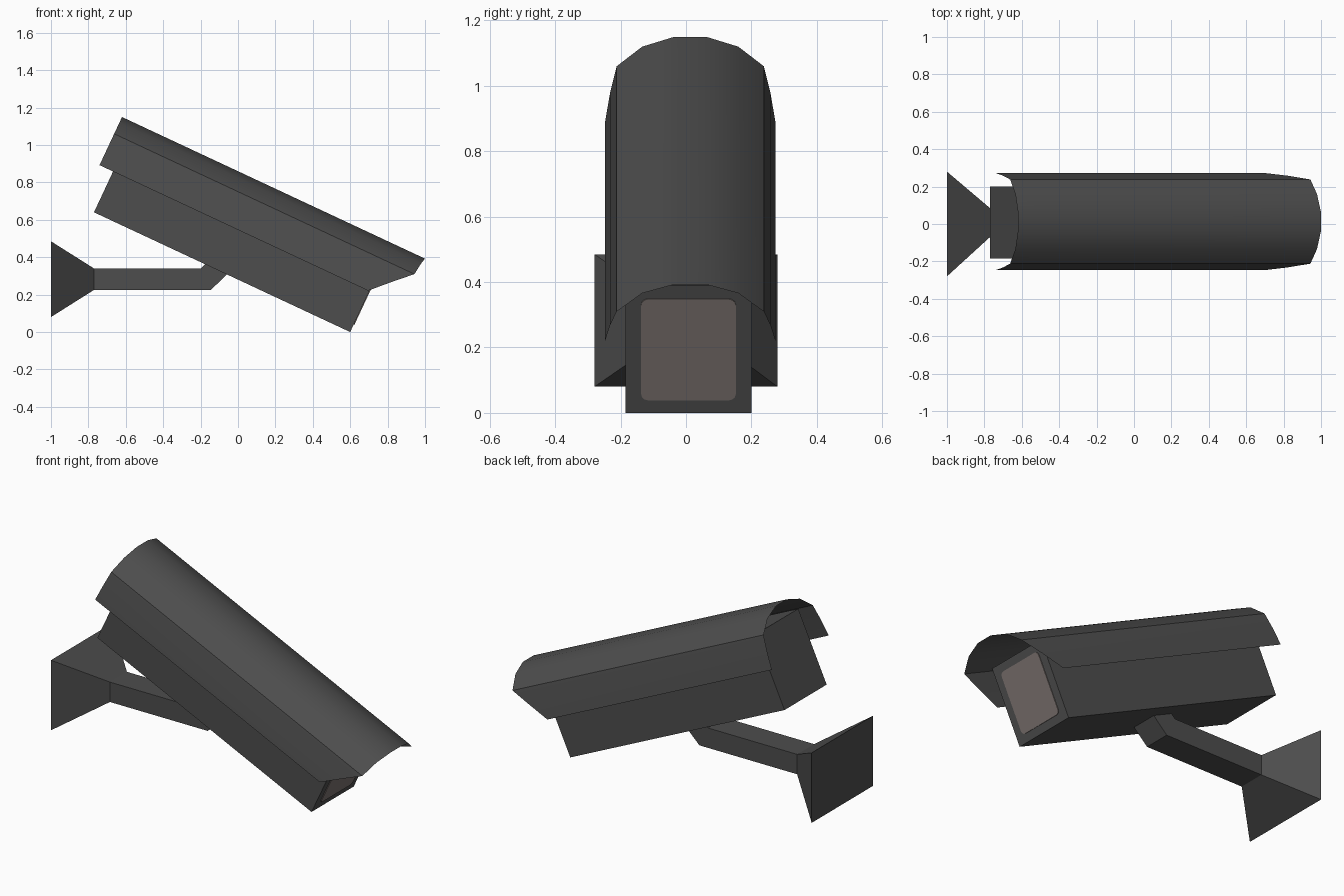
import bpy, bmesh, math
from mathutils import Matrix

if "Cube" in bpy.data.objects:
    bpy.data.objects.remove(bpy.data.objects["Cube"])

def material(name, rgb):
    m = bpy.data.materials.new(name)
    m.diffuse_color = (*rgb, 1)
    m.use_nodes = True
    m.node_tree.nodes["Principled BSDF"].inputs["Base Color"].default_value = m.diffuse_color
    return m

GREY = material("dark_grey", (0.075, 0.075, 0.075))
GLASS = material("warm_grey_window", (0.20, 0.17, 0.16))

# Camera frame: local x runs along the housing, origin at its lower rear edge
TILT = Matrix.Translation((-0.77, 0, 0.64)) @ Matrix.Rotation(math.radians(25.05), 4, 'Y')

def make(name, verts, faces, mat, matrix=Matrix(), fix=True):
    me = bpy.data.meshes.new(name)
    me.from_pydata(verts, [], faces)
    me.transform(matrix)
    if fix:
        bm = bmesh.new()
        bm.from_mesh(me)
        bmesh.ops.recalc_face_normals(bm, faces=bm.faces)
        bm.to_mesh(me)
        bm.free()
    me.materials.append(mat)
    ob = bpy.data.objects.new(name, me)
    bpy.context.collection.objects.link(ob)
    return ob

def loft(name, a, b, mat, matrix=Matrix()):
    """Closed solid between two matching outlines."""
    n = len(a)
    faces = [tuple(range(n)), tuple(range(2 * n - 1, n - 1, -1))]
    faces += [(i, (i + 1) % n, n + (i + 1) % n, n + i) for i in range(n)]
    return make(name, a + b, faces, mat, matrix)

def rect(x, y0, y1, z0, z1):
    return [(x, y0, z0), (x, y1, z0), (x, y1, z1), (x, y0, z1)]

# Camera housing
loft("housing", rect(0, -0.185, 0.20, 0, 0.43), rect(1.512, -0.185, 0.20, 0, 0.43), GREY, TILT)

# Front window: thin plate with rounded corners
r, hy, hz = 0.022, 0.145, 0.171
outline = []
for k, (sy, sz) in enumerate([(1, 1), (-1, 1), (-1, -1), (1, -1)]):
    for j in range(4):
        t = math.radians(90 * k + 30 * j)
        outline.append((0.0075 + sy * (hy - r) + r * math.cos(t),
                        0.215 + sz * (hz - r) + r * math.sin(t)))
loft("front_window", [(1.509, y, z) for y, z in outline],
     [(1.516, y, z) for y, z in outline], GLASS, TILT)

# Sun hood: open sheet; half profile as (half width, height, front end)
half = [(0.26, 0.241, 1.505), (0.245, 0.337, 1.60), (0.225, 0.426, 1.692),
        (0.147, 0.492, 1.70), (0.05, 0.525, 1.708)]
prof = [(-w, h, f) for w, h, f in half] + [(w, h, f) for w, h, f in reversed(half)]
n = len(prof)
verts = [(-0.08, 0.013 + w, h) for w, h, f in prof] + [(f, 0.013 + w, h) for w, h, f in prof]
hood = make("sun_hood", verts, [(i, n + i, n + i + 1, i + 1) for i in range(n - 1)],
            GREY, TILT, fix=False)
if hood.data.polygons[n // 2 - 1].normal.z < 0:
    hood.data.flip_normals()
bpy.context.view_layer.objects.active = hood
hood.select_set(True)
bpy.ops.object.shade_smooth_by_angle(angle=math.radians(30))

# Flared wall mount
Y0, Y1 = -0.07, 0.085
loft("wall_mount", rect(-1, -0.28, 0.28, 0.08, 0.485), rect(-0.77, Y0, Y1, 0.225, 0.34), GREY)

# Bent support arm running up into the housing
arm = [(-0.77, 0.225), (-0.145, 0.225), (0.0, 0.365), (-0.12, 0.42), (-0.2, 0.34), (-0.77, 0.34)]
loft("support_arm", [(x, Y0, z) for x, z in arm], [(x, Y1, z) for x, z in arm], GREY)
